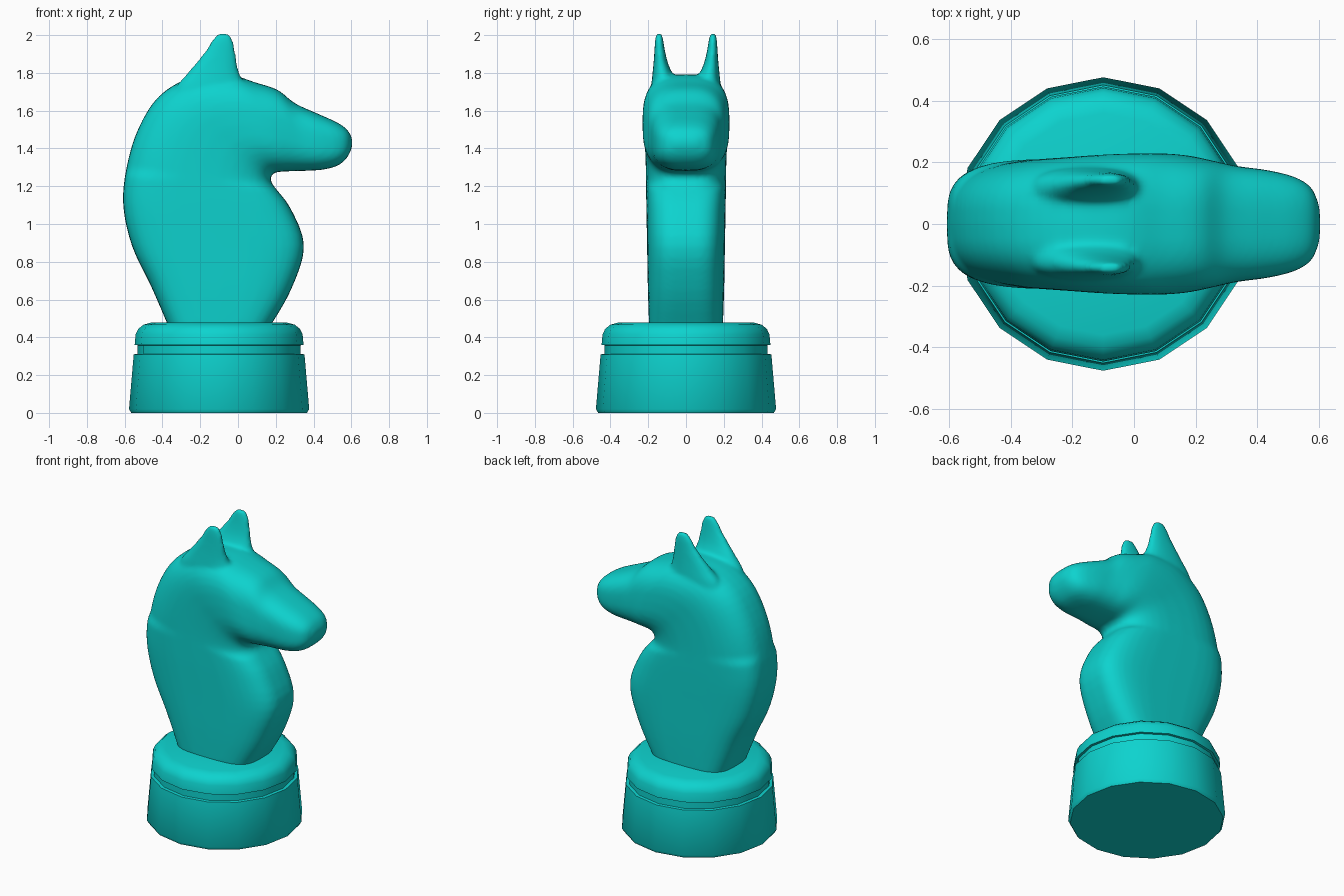
import bpy, bmesh, math
from mathutils import Vector

cube = bpy.data.objects.get("Cube")
if cube:
    bpy.data.objects.remove(cube, do_unlink=True)

# Single flat colour
teal = bpy.data.materials.new("teal")
teal.use_nodes = True
colour = (0.004, 0.65, 0.62, 1)
teal.diffuse_color = colour
teal.node_tree.nodes["Principled BSDF"].inputs["Base Color"].default_value = colour


def finish(name, bm):
    bmesh.ops.recalc_face_normals(bm, faces=bm.faces)
    mesh = bpy.data.meshes.new(name)
    bm.to_mesh(mesh)
    bm.free()
    mesh.materials.append(teal)
    obj = bpy.data.objects.new(name, mesh)
    bpy.context.collection.objects.link(obj)
    bpy.ops.object.select_all(action="DESELECT")
    obj.select_set(True)
    bpy.context.view_layer.objects.active = obj
    return obj


def skin(bm, rings):
    """Bridge rings of points and cap both ends."""
    loops = [[bm.verts.new(p) for p in ring] for ring in rings]
    n = len(loops[0])
    for a, b in zip(loops, loops[1:]):
        for i in range(n):
            j = (i + 1) % n
            bm.faces.new((a[i], a[j], b[j], b[i]))
    bm.faces.new(loops[0][::-1])
    bm.faces.new(loops[-1])


def smooth_rows(rows, steps=4):
    """Catmull-Rom interpolation between rows of section values."""
    rows = [Vector(r) for r in rows]
    out = []
    for i in range(len(rows) - 1):
        p0, p1, p2 = rows[max(i - 1, 0)], rows[i], rows[i + 1]
        p3 = rows[min(i + 2, len(rows) - 1)]
        for s in range(steps):
            t = s / steps
            out.append(0.5 * (2 * p1 + (p2 - p0) * t
                              + (2 * p0 - 5 * p1 + 4 * p2 - p3) * t ** 2
                              + (3 * p1 - p0 - 3 * p2 + p3) * t ** 3))
    return out + [rows[-1]]


def section(centre, u, v, power, n=40):
    """Rounded-box outline spanned by the half axes u and v."""
    ring = []
    for i in range(n):
        a = math.tau * i / n
        c, s = math.cos(a), math.sin(a)
        ring.append(centre + u * math.copysign(abs(c) ** (2 / power), c)
                    + v * math.copysign(abs(s) ** (2 / power), s))
    return ring


# Base: turned sixteen-sided foot with a groove and a rounded lip
foot = [(0.465, 0), (0.477, 0.02), (0.452, 0.31), (0.432, 0.312), (0.432, 0.358),
        (0.447, 0.36), (0.442, 0.415), (0.428, 0.445), (0.4, 0.467), (0.36, 0.478)]
bm = bmesh.new()
skin(bm, [section(Vector((-0.1, 0, z)), Vector((r, 0, 0)), Vector((0, r, 0)), 2, 16)
          for r, z in foot])
finish("base", bm)
bpy.ops.object.shade_smooth_by_angle(angle=math.radians(40))

# Neck and head: sections as crest x, z, throat x, z, half width
neck = [(-0.365, 0.45, 0.165, 0.45, 0.195), (-0.46, 0.67, 0.28, 0.65, 0.202),
        (-0.56, 0.88, 0.35, 0.88, 0.206), (-0.608, 1.1, 0.28, 1.08, 0.21),
        (-0.59, 1.3, 0.19, 1.2, 0.212), (-0.53, 1.5, 0.172, 1.235, 0.215),
        (-0.42, 1.675, 0.175, 1.255, 0.22), (-0.25, 1.775, 0.19, 1.27, 0.228),
        (-0.05, 1.79, 0.21, 1.275, 0.23), (0.09, 1.75, 0.25, 1.278, 0.222),
        (0.21, 1.71, 0.3, 1.28, 0.205), (0.3, 1.64, 0.37, 1.282, 0.188),
        (0.42, 1.585, 0.45, 1.288, 0.175), (0.52, 1.54, 0.53, 1.31, 0.152),
        (0.578, 1.5, 0.58, 1.355, 0.115), (0.605, 1.45, 0.605, 1.41, 0.05)]
bm = bmesh.new()
rings = []
for bx, bz, fx, fz, w in smooth_rows(neck):
    back, front = Vector((bx, 0, bz)), Vector((fx, 0, fz))
    power = 3.6 if fz < 1.2 else 2.9
    rings.append(section((back + front) / 2, (front - back) / 2, Vector((0, w, 0)), power))
skin(bm, rings)

# Ears: level sections as height, x range, y range, one on each side
ear = [(1.6, -0.36, 0.06, 0.05, 0.19), (1.72, -0.33, 0.04, 0.05, 0.185),
       (1.79, -0.275, 0.01, 0.07, 0.178), (1.85, -0.225, -0.005, 0.095, 0.172),
       (1.92, -0.17, -0.015, 0.112, 0.167), (1.97, -0.14, -0.025, 0.12, 0.164),
       (2.01, -0.11, -0.045, 0.128, 0.158)]
for side in (1, -1):
    rings = []
    for z, x0, x1, y0, y1 in smooth_rows(ear):
        rings.append(section(Vector(((x0 + x1) / 2, side * (y0 + y1) / 2, z)),
                             Vector(((x1 - x0) / 2, 0, 0)),
                             Vector((0, (y1 - y0) / 2, 0)), 2.3))
    skin(bm, rings)
finish("horse_head", bm)

# Fuse head and ears into one softly blended surface
remesh = bpy.context.object.modifiers.new("fuse", "REMESH")
remesh.mode = "VOXEL"
remesh.voxel_size = 0.013
remesh.use_smooth_shade = True
blend = bpy.context.object.modifiers.new("blend", "SMOOTH")
blend.factor = 0.5
blend.iterations = 8
